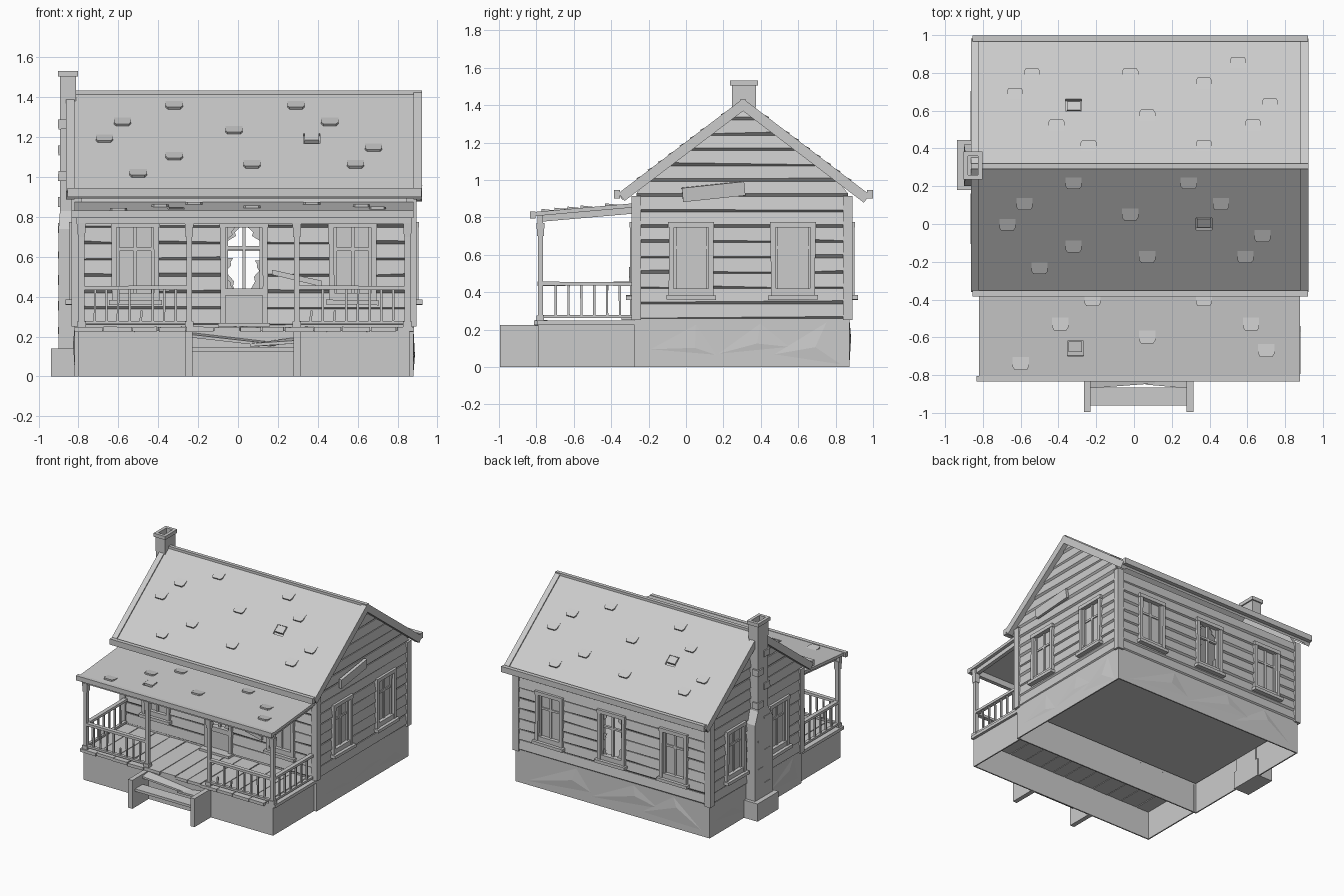
import bpy, bmesh, math, random
from mathutils import Matrix, Vector, Euler

if "Cube" in bpy.data.objects:
    bpy.data.objects.remove(bpy.data.objects["Cube"])

random.seed(4)
R = random.uniform
T = lambda x, y, z: Matrix.Translation((x, y, z))
Rot = lambda deg, ax: Matrix.Rotation(math.radians(deg), 4, ax)
I = Matrix()
parts = {}


def prism(name, a, b, M=I):
    """Solid between two matching outlines, gathered under a part name."""
    bm = parts.setdefault(name, bmesh.new())
    va = [bm.verts.new(M @ Vector(p)) for p in a]
    vb = [bm.verts.new(M @ Vector(p)) for p in b]
    n = len(a)
    fs = [bm.faces.new(va[::-1]), bm.faces.new(vb)]
    fs += [bm.faces.new((va[i], va[(i + 1) % n], vb[(i + 1) % n], vb[i])) for i in range(n)]
    bmesh.ops.recalc_face_normals(bm, faces=fs)


def box(name, x, y, z, M=I, rot=(0, 0, 0), taper=1.0):
    """Box from (min, max) ranges, optionally turned about its centre."""
    c = [(r[0] + r[1]) / 2 for r in (x, y, z)]
    h = [(r[1] - r[0]) / 2 for r in (x, y, z)]
    M = M @ T(*c) @ Euler([math.radians(d) for d in rot]).to_matrix().to_4x4()
    q = [(-1, -1), (1, -1), (1, 1), (-1, 1)]
    prism(name, [(i * h[0], j * h[1], -h[2]) for i, j in q],
          [(i * h[0] * taper, j * h[1] * taper, h[2]) for i, j in q], M)


CX, CY, HW, HD, ROW, Z0 = 0.03, 0.30, 0.84, 0.565, 0.082, 0.255
SL = 0.759                                   # roof slope
WALL = {"front": (0, HD, HW), "right": (90, HW, HD), "back": (180, HD, HW), "left": (-90, HW, HD)}


# Weathered clapboards, split around openings and clipped by the gable
def siding(name, M, half, openings, gable):
    lim = lambda z: min(half, max(0.004, (1.385 - z) / SL)) if gable else half
    for r in range(14 if gable else 8):
        za, zb = Z0 + r * ROW, min(Z0 + (r + 1) * ROW, 1.38)
        cuts = sorted((u - w, u + w) for u, w, lo, hi in openings if lo < (za + zb) / 2 < hi)
        edges = [None] + [e for c in cuts for e in c] + [None]
        for i in range(0, len(edges), 2):
            ends = []
            for e, s in ((edges[i], -1), (edges[i + 1], 1)):
                j, d = R(0.006, 0.018), R(0.017, 0.023)
                prof = [(0.012, za), (-0.003, za), (-d, za + j), (-0.010, zb), (0.012, zb)]
                ends.append([(s * lim(z) if e is None else e, y, z) for y, z in prof])
            prism(name, *ends, M)


# Jagged glass left in a broken window
def shards(name, M, u, w, lo, hi):
    for sx, z, s, a, b in ((-1, hi, -1, .04, .06), (1, hi, -1, .065, .07), (1, lo, 1, .05, .10), (-1, lo, 1, .03, .05), (-1, (lo + hi) / 2, 1, .03, -.06)):
        x0 = u + sx * w
        p = [(x0, z), (x0 - sx * a, z), (x0 - sx * a * .6, z + s * b * .35), (x0 - sx * a * .7, z + s * b * .6), (x0, z + s * b)]
        prism(name, [(x, -.002, z) for x, z in p], [(x, .003, z) for x, z in p], M)


# Window: trim, sill, sash bars and glass (whole or broken)
def window(side, M, u, lo, hi, broken, sill=True):
    n, w = side + "_window_trim", 0.097
    for s in (-1, 1):
        a, b = sorted((u + s * (w - .004), u + s * (w + .022)))
        box(n, (a, b), (-.035, .015), (lo - .025, hi + .026), M, (0, R(-.8, .8), 0))
        a, b = sorted((u + s * (w - .018), u + s * w))
        box(n, (a, b), (-.015, .012), (lo, hi), M)
    box(n, (u - w - .026, u + w + .026), (-.038, .015), (hi, hi + .028), M)
    box(n, (u - w, u + w), (-.03, .015), (lo - .025, lo + .012), M)
    if sill:
        box(n, (u - w - .036, u + w + .036), (-.055, .015), (lo - .048, lo - .024), M, (0, R(-1, 1), 0))
    box(n, (u - .008, u + .008), (-.010, .01), (lo, hi), M)
    z = lo + (hi - lo) * .68
    box(n, (u - w, u + w), (-.010, .01), (z - .008, z + .008), M)
    if broken:
        shards(side + "_broken_glass", M, u, w - .012, lo + .01, hi)
    else:
        box(side + "_glass", (u - w, u + w), (-.002, .003), (lo, hi), M)


LO, HI = Z0 + 2 * ROW, Z0 + 6 * ROW
for side, (ang, dist, half) in WALL.items():
    M = T(CX, CY, 0) @ Rot(ang, 'Z') @ T(0, -dist, 0)
    gable = side in ("left", "right")
    us = (-.272, .272) if gable else (-.545, .545) if side == "front" else (-.545, 0, .545)
    ops = [(u, .1, LO, HI) for u in us] + ([(0, .1, Z0, HI)] if side == "front" else [])
    siding(side + "_siding", M, half, ops, gable)
    for u in us:
        window(side, M, u, LO - .012, HI, u == 0)
    # Corner boards
    for s in (-1, 1):
        a, b = sorted((s * (half - .025), s * (half + .024)))
        box("corner_boards", (a, b), (-.026, .012), (.25, .915), M)
    # Foundation wall with shallow uneven facets
    name, h = side + "_foundation", half + .01
    box(name, (-h, h), (-.01, 0), (0, .26), M)
    if side != "front":
        for a, b in ((-.95, -.2), (-.3, .5), (.25, .95)):
            m = h * R(a + .2, b - .2)
            prism(name, [(h * a, -.009, R(.0, .12)), (h * b, -.009, R(.0, .12)), (m + R(-.1, .1), -.009, .255)],
                  [(m, -R(.014, .018), R(.1, .17))] * 3, M)
    if side == "front":
        # Door with broken upper light
        window("door", M, 0, .43, HI, True, False)
        box("door_panel", (-.1, .1), (-.012, .01), (.26, .43), M)
        for s in (-1, 1):
            a, b = sorted((s * .093, s * .119))
            box("door_trim", (a, b), (-.035, .015), (.25, .45), M)
        box("door_step", (-.13, .13), (-.08, .01), (.25, .268), M)
        prism("loose_front_plank", [(.14, -.04, .51), (.14, -.04, .535), (.39, -.04, .48), (.39, -.04, .45)],
              [(.14, -.022, .51), (.14, -.022, .535), (.39, -.022, .48), (.39, -.022, .45)], M)
    if side == "right":
        box("loose_gable_plank", (-.32, .015), (-.045, -.022), (.90, .975), M, (5, -6, 2))
box("house_floor", (CX - HW + .01, CX + HW - .01), (CY - HD + .01, CY + HD - .01), (.235, .255))


# Roof panels, each in a frame whose -y runs downslope
def roof(name, M, half, length, tabs, patch, thick=.035):
    box(name, (-half, half), (-length, 0), (-thick, 0), M)
    for x, y in tabs:
        w, d = .043, .034
        p = [(x - w, y + d), (x + w, y + d), (x + w, y - d * .5), (x + w * .75, y - d), (x - w * .75, y - d), (x - w, y - d * .5)]
        prism(name + "_loose_shingles", [(a, b, -.006) for a, b in p],
              [(a, b, .0135 * (y + d - b) / (2 * d)) for a, b in p], M)
    x, y = patch
    box(name + "_hole_cutter", (x - .042, x + .042), (y - .04, y + .04), (-.016, .03), M)
    box(name + "_loose_shingles", (x - .036, x + .036), (y - .02, y + .036), (-.016, .004), M)


ANG, C = math.degrees(math.atan(SL)), math.cos(math.atan(SL))
RY, RZ = .305, 1.425
front_tabs = [(-.32, .22), (.29, .22), (-.58, .11), (.46, .11), (-.02, .055), (-.67, 0), (-.32, -.115), (.68, -.06), (.07, -.17), (.59, -.17), (-.5, -.23)]
back_tabs = [(-.54, .79), (-.02, .79), (.55, .85), (.37, .74), (-.63, .685), (.72, .63), (.07, .57), (-.41, .52), (.63, .52), (-.24, .41), (.37, .41)]
FM = T(CX, RY, RZ) @ Rot(ANG, 'X')
BM = T(CX, RY, RZ) @ Rot(180, 'Z') @ Rot(ANG, 'X')
roof("front_roof", FM, .86, .835, [(x - CX, (y - RY) / C) for x, y in front_tabs], (.34, -.305 / C))
roof("back_roof", BM, .86, .845, [(CX - x, (RY - y) / C) for x, y in back_tabs], (.35, -.325 / C))
for M, L in ((FM, .83), (BM, .845)):
    for s in (-1, 1):
        a, b = sorted((s * .85, s * .893))
        box("barge_boards", (a, b), (-L, 0), (-.045, .008), M)
box("ridge_cap", (CX - .893, CX + .893), (RY - .014, RY + .014), (1.395, 1.433))
for y, n in ((-.368, "front_eave_board"), (.983, "back_eave_board")):
    box(n, (CX - .885, CX + .89), (y - .016, y + .016), (.90, .945))
PM = T(CX, -.27, .876) @ Rot(5, 'X')
porch_tabs = [(-.22, -.40), (.37, -.40), (-.39, -.53), (.62, -.53), (.07, -.60), (.7, -.67), (-.6, -.74)]
roof("porch_roof", PM, .85, .55, [(x - CX, y + .27) for x, y in porch_tabs], (-.34, -.39), .022)
box("porch_fascia", (CX - .865, CX + .85), (-.835, -.805), (.795, .832))
box("porch_beam", (CX - .84, CX + .84), (-.795, -.765), (.765, .815))
for x in (-.8, .81):
    box("porch_side_beams", (x - .015, x + .015), (-.52, -.01), (-.055, -.02), PM)

# Porch skirt and uneven deck planks
for x in (-.80, .85):
    box("porch_skirt", (x, x + .01), (-.785, -.26), (0, .23))
box("porch_skirt", (-.80, .86), (-.79, -.78), (0, .23))
x = -.82
while x < .86:
    w = min(R(.10, .15), .885 - x)
    box("deck_planks", (x, x + w - .005), (-.795 - R(0, .02), -.265), (.224, .248), I, (R(-.3, .3), R(-1, 1), R(-.4, .4)))
    x += w

# Posts with bases and capitals
POSTS = (-.785, -.245, .295, .85)
for x in POSTS:
    y = -.778
    box("porch_posts", (x - .014, x + .014), (y - .014, y + .014), (.25, .79))
    box("porch_posts", (x - .022, x + .022), (y - .02, y + .02), (.247, .275))
    box("porch_posts", (x - .018, x + .018), (y - .018, y + .018), (.70, .77), I, (0, 0, 0), 1.2)


# Railings, some balusters snapped or leaning
def railing(name, M, L, n, missing=()):
    h = L / 2
    box(name, (-h, h), (-.016, .016), (.435, .455), M, (0, R(-.4, .4), 0))
    box(name, (-h, h), (-.012, .012), (.262, .278), M)
    for i in range(n):
        u, gone = -h + L * (i + 1) / (n + 1), i in missing
        box(name, (u - .006, u + .006), (-.006, .006), (.27, .33 if gone else .44), M, (0, R(4, 9) if gone else R(-.6, .6), 0))


railing("front_left_railing", T(-.515, -.778, 0), .52, 8, (4,))
railing("front_right_railing", T(.572, -.778, 0), .53, 8, (0, 2))
for x, n in ((-.785, "left_railing"), (.85, "right_railing")):
    railing(n, T(x, -.525, 0) @ Rot(90, 'Z'), .48, 6)

# Steps: side cheeks, tread and a snapped upper board
for x in (-.247, .297):
    box("step_sides", (x - .018, x + .018), (-.995, -.78), (0, .225))
box("lower_tread", (-.235, .285), (-.96, -.865), (.125, .145))
prism("broken_tread", [(-.235, -.87, .195), (-.235, -.79, .205), (-.235, -.79, .22), (-.235, -.87, .21)],
      [(.16, -.84, .15), (.19, -.79, .155), (.19, -.79, .17), (.16, -.84, .165)])
prism("broken_tread", [(.285, -.87, .165), (.285, -.79, .175), (.285, -.79, .195), (.285, -.87, .18)],
      [(.06, -.85, .15), (.09, -.79, .15), (.09, -.79, .165), (.06, -.85, .165)])

# Chimney: footing, breast, shoulder, hollow stack and cap
box("chimney", (-.938, -.80), (.18, .445), (0, .14))
box("chimney", (-.90, -.80), (.20, .42), (.14, .74))
prism("chimney", [(-.90, .20, .74), (-.80, .20, .74), (-.80, .42, .74), (-.90, .42, .74)],
      [(-.893, .248, .83), (-.81, .248, .83), (-.81, .372, .83), (-.893, .372, .83)])
box("chimney", (-.893, -.812), (.248, .372), (.83, 1.40))
for z, g, t in ((1.39, 0, .12), (1.505, .010, .027)):
    x0, x1, y0, y1 = -.893 - g, -.812 + g, .245 - g, .375 + g
    for xr, yr in (((x0, x0 + .014 + g), (y0, y1)), ((x1 - .014 - g, x1), (y0, y1)),
                   ((x0, x1), (y0, y0 + .014 + g)), ((x0, x1), (y1 - .014 - g, y1))):
        box("chimney_cap", xr, yr, (z, z + t + .001))
for i in range(9):                            # proud stones
    z, y = .2 + i * .13, .27 + .08 * (i % 2)
    box("chimney_stones", (-.902, -.85), (y - .035, y + .035), (z, z + .05), I, (0, R(-3, 3), 0))

# Turn gathered parts into objects
objs = {}
for name, bm in parts.items():
    me = bpy.data.meshes.new(name)
    bmesh.ops.dissolve_degenerate(bm, dist=1e-6, edges=bm.edges[:])
    bm.to_mesh(me)
    bm.free()
    objs[name] = bpy.data.objects.new(name, me)
    bpy.context.collection.objects.link(objs[name])
for n in ("front_roof", "back_roof", "porch_roof"):
    cutter = objs[n + "_hole_cutter"]
    cutter.hide_render = cutter.hide_viewport = True
    mod = objs[n].modifiers.new("hole", 'BOOLEAN')
    mod.operation, mod.object, mod.solver = 'DIFFERENCE', cutter, 'EXACT'
